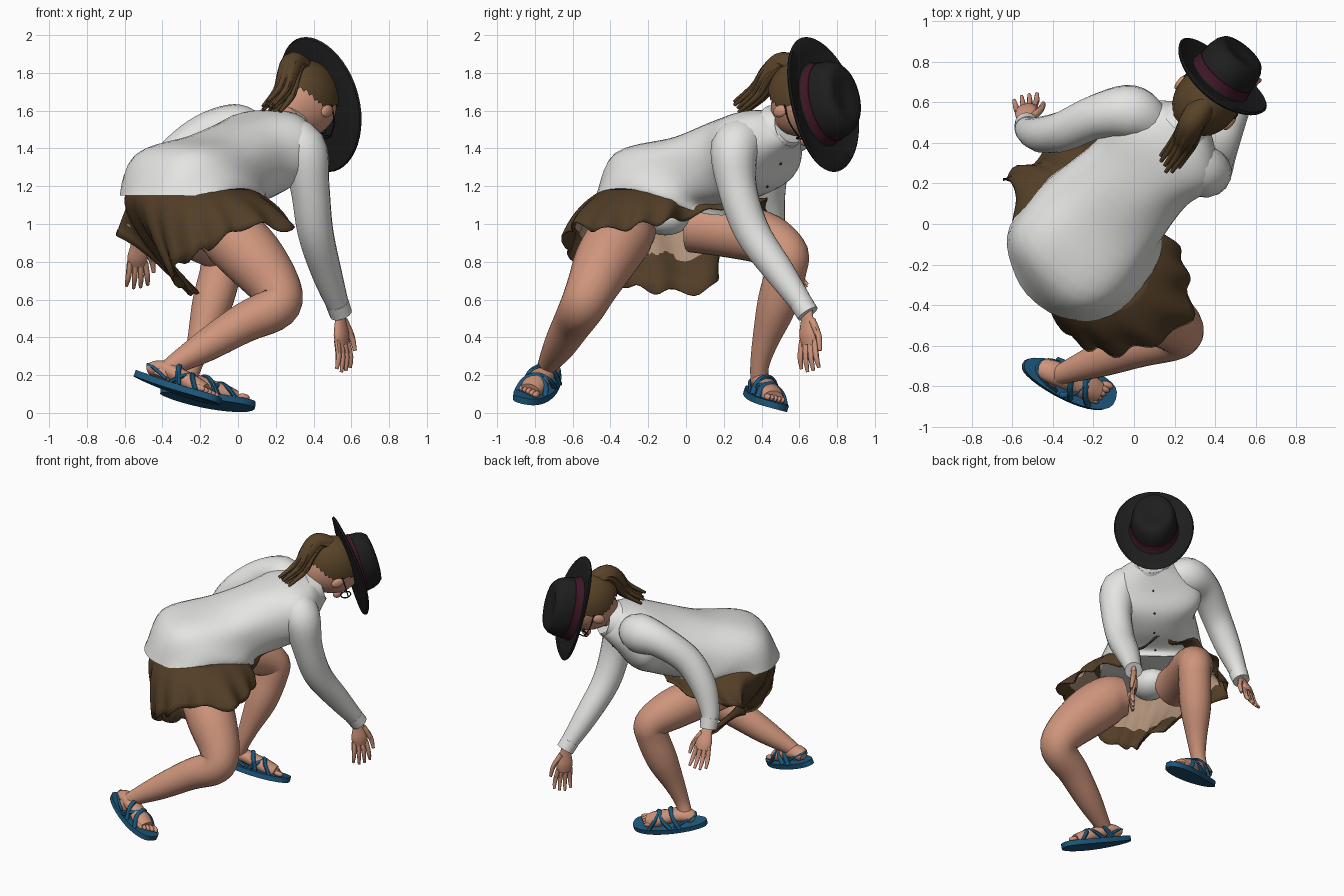
import bpy, bmesh, math
from math import sin, cos, pi
from mathutils import Vector as V, Matrix

if "Cube" in bpy.data.objects:
    bpy.data.objects.remove(bpy.data.objects["Cube"])


def material(name, r, g, b):
    m = bpy.data.materials.new(name)
    m.use_nodes = True
    m.diffuse_color = (r, g, b, 1)
    m.node_tree.nodes["Principled BSDF"].inputs["Base Color"].default_value = (r, g, b, 1)
    return m


SKIN = material("skin", .62, .3, .2)
WHITE = material("white_cloth", .78, .78, .76)
BROWN = material("brown_cloth", .085, .048, .02)
TAN = material("tan_lining", .42, .28, .19)
HAIR = material("brown_hair", .1, .056, .022)
BLACK = material("black_felt", .013, .013, .013)
WINE = material("wine_ribbon", .05, .008, .02)
BLUE = material("blue_rubber", .012, .095, .2)
parts = []


def finish(name, bm, mats, matrix=None):
    if matrix:
        bm.transform(matrix)
    bmesh.ops.recalc_face_normals(bm, faces=bm.faces)
    me = bpy.data.meshes.new(name)
    bm.to_mesh(me)
    bm.free()
    for m in mats:
        me.materials.append(m)
    ob = bpy.data.objects.new(name, me)
    bpy.context.collection.objects.link(ob)
    parts.append(ob)
    return ob


def loft(name, rings, mats, caps=True, matrix=None, ring_mat=None):
    bm = bmesh.new()
    vs = [[bm.verts.new(p) for p in r] for r in rings]
    n = len(rings[0])
    for i in range(len(vs) - 1):
        for j in range(n):
            k = (j + 1) % n
            f = bm.faces.new((vs[i][j], vs[i][k], vs[i + 1][k], vs[i + 1][j]))
            f.material_index = ring_mat(i) if ring_mat else 0
    if caps:
        bm.faces.new(vs[0])
        bm.faces.new(vs[-1])
    return finish(name, bm, mats, matrix)


def spline(pts, steps, closed=False):
    """Smooth curve through points of any dimension."""
    n, out = len(pts), []
    for i in range(n if closed else n - 1):
        q = [pts[(i + k) % n] if closed else pts[min(max(i + k, 0), n - 1)] for k in (-1, 0, 1, 2)]
        for s in range(steps):
            t = s / steps
            out.append([.5 * (2 * b + (c - a) * t + (2 * a - 5 * b + 4 * c - d) * t * t
                              + (3 * b - a - 3 * c + d) * t ** 3) for a, b, c, d in zip(*q)])
    return out if closed else out + [list(pts[-1])]


def tube(name, pts, mat, sides=16, steps=5, matrix=None, flat=None):
    """Round limb through (x, y, z, radius) points."""
    path = spline(pts, steps)
    c = [V(p[:3]) for p in path]
    rings, side = [], None
    for i, p in enumerate(path):
        t = (c[min(i + 1, len(c) - 1)] - c[max(i - 1, 0)]).normalized()
        side = (side - t * side.dot(t)).normalized() if side else t.orthogonal().normalized()
        up, ring = t.cross(side), []
        for j in range(sides):
            o = (side * cos(2 * pi * j / sides) + up * sin(2 * pi * j / sides)) * p[3]
            if flat:
                o += flat[0] * o.dot(flat[0]) * (flat[1] - 1)
            ring.append(c[i] + o)
        rings.append(ring)
    return loft(name, rings, [mat], matrix=matrix)


def ball(name, centre, scale, mat, matrix=None, shape=None, keep=None, seg=28):
    bm = bmesh.new()
    bmesh.ops.create_uvsphere(bm, u_segments=seg, v_segments=seg // 2, radius=1)
    if keep:
        bmesh.ops.delete(bm, geom=[v for v in bm.verts if not keep(v.co)], context='VERTS')
    for v in bm.verts:
        if shape:
            shape(v.co)
        v.co = V(centre) + V(a * b for a, b in zip(v.co, scale))
    return finish(name, bm, [mat], matrix)


# Shirt body: rounded sections from the hem up to the neck
WIDE = V((.78, -.62, 0))
sections = [(-.27, -.13, 1.15, .35, -.2, -.26, 0), (-.21, -.05, 1.22, .345, -.19, -.23, .17),
            (-.1, .1, 1.28, .3, -.08, -.1, .19), (.04, .26, 1.34, .275, -.05, -.06, .21),
            (.15, .39, 1.4, .32, -.03, -.04, .2), (.23, .47, 1.46, .22, -.02, -.03, .14),
            (.29, .53, 1.51, .09, -.03, -.04, .08)]
rings = []
for k, s in enumerate(spline(sections, 5)):
    ring = []
    for j in range(40):
        a = 2 * pi * j / 40
        ca, sa = (math.copysign(abs(f) ** .85, f) for f in (cos(a), sin(a)))
        fold = 1 + .025 * sin(5 * a + k * .5) * max(0, 1 - k / 22)
        ring.append(V(s[:3]) + (WIDE * s[3] * ca + V(s[4:]) * sa) * fold)
    rings.append(ring)
loft("shirt_body", rings, [WHITE])
for i in range(2, 6):
    s = sections[i]
    ball("shirt_button", V(s[:3]) - V(s[4:]) * 1.01, (.007,) * 3, BLACK, seg=10)

# Sleeves with cuffs
tube("right_sleeve", [(.22, .34, 1.45, .13), (.34, .26, 1.4, .13), (.38, .27, 1.2, .105), (.41, .35, .96, .095),
                      (.47, .5, .74, .08), (.54, .64, .54, .055)], WHITE)
tube("right_cuff", [(.525, .61, .58, .062), (.545, .645, .525, .06)], WHITE)
tube("left_sleeve", [(.08, .5, 1.48, .11), (-.02, .55, 1.5, .135), (-.18, .53, 1.47, .11), (-.34, .46, 1.35, .1),
                     (-.45, .44, 1.19, .09), (-.52, .46, 1.02, .065), (-.53, .49, .92, .052)], WHITE)
tube("left_cuff", [(-.525, .47, .98, .064), (-.53, .495, .91, .058)], WHITE)


# Hands: flattened palm, four fingers and a thumb
def hand(side, wrist, tip, spread, thumb):
    w, t, s = V(wrist), V(tip), V(spread).normalized()
    d = t - w
    n = d.cross(s).normalized()

    def at(along, across, out=0):
        return tuple(w + d * along + s * across + n * out)
    tube(side + "_palm", [(*at(-.15, 0), .035), (*at(.08, 0), .038), (*at(.35, 0), .056), (*at(.52, 0), .045)],
         SKIN, flat=(n, .5))
    for i in range(4):
        x = -.042 + .028 * i
        tube(side + "_finger", [(*at(.45, x), .016), (*at(.72, x * 1.25, .012), .015),
                                (*at(.98 - .05 * abs(i - 1.3), x * 1.4), .009)], SKIN, 8, 3)
    tube(side + "_thumb", [(*at(.12, .03 * thumb), .02), (*at(.38, .075 * thumb, .01), .017),
                           (*at(.62, .085 * thumb, .02), .01)], SKIN, 8, 3)


hand("right", (.54, .64, .53), (.56, .66, .205), (.6, .8, 0), 1)
hand("left", (-.53, .5, .92), (-.535, .64, .65), (.95, .3, 0), 1)

# Legs and hips
tube("right_leg", [(-.14, -.27, .98, .13), (-.05, -.33, .945, .165), (.08, -.42, .82, .165), (.2, -.5, .66, .135),
                   (.2, -.55, .56, .12), (.03, -.6, .475, .105), (-.17, -.67, .355, .085),
                   (-.36, -.74, .24, .05), (-.41, -.76, .18, .048)], SKIN, 24)
tube("left_leg", [(-.33, .03, .99, .14), (-.28, .18, .97, .14), (-.18, .4, .93, .14), (-.09, .53, .85, .115),
                  (-.09, .53, .76, .11), (-.14, .48, .57, .105), (-.2, .42, .38, .07),
                  (-.24, .39, .25, .05), (-.27, .39, .16, .048)], SKIN, 24)
ball("shorts", (-.24, -.11, 1.04), (.12, .14, .1), WHITE)

# Skirt: draped from the waist to an uneven, rippled hem, with a shorter lining
hem = [(-.18, -.61, .86), (-.34, -.52, .76), (-.31, -.33, .68), (-.24, -.12, .64), (-.29, .15, .67),
       (-.63, .2, .95), (-.5, .33, 1.02), (-.2, .43, 1.12), (.05, .27, 1.11), (.12, 0, 1.03),
       (.25, -.2, 1), (.28, -.43, .97), (.06, -.62, .99)]
loop = spline(hem, 9, True)
centre, rings = V((-.25, -.13, 0)), []
for r in range(11):
    t, ring = r / 10, []
    for j, p in enumerate(loop):
        a = -pi / 2 - 2 * pi * j / len(loop)
        d = V((cos(a), sin(a), 0))
        reach = 1 / math.hypot(d.dot(WIDE) / .35, d.dot(V((.62, .78, 0))) / .27)
        top = centre + d * reach * .95 + V((0, 0, 1.19))
        mid = centre + d * reach * 1.47 + V((0, 0, 1.12))
        end = V(p) + d * .02 * sin(j * .9) + V((0, 0, .018 * sin(j * .9 + 1)))
        fold = d * .018 * t * sin(j * .45)
        ring.append(top * (1 - t) ** 2 + mid * 2 * t * (1 - t) + end * t * t + fold)
    rings.append(ring)
skirt = loft("skirt", rings, [BROWN], caps=False)
skirt.modifiers.new("thickness", 'SOLIDIFY').thickness = .008
loft("skirt_lining", [[p.lerp(centre + V((0, 0, p.z)), .07) for p in r] for r in rings[2:9]], [TAN], caps=False)


# Feet in strapped sandals, built along local x and tilted into place
def foot(side, heel, toe, roll, inner):
    h, t = V(heel), V(toe)
    x = (t - h).normalized()
    y = V((0, 0, 1)).cross(x).normalized()
    m = Matrix((x, y, x.cross(y))).transposed().to_4x4()
    m = Matrix.Translation((h + t) / 2) @ m @ Matrix.Rotation(roll, 4, 'X')
    half = (t - h).length / 2
    outline = []
    for j in range(32):
        a = 2 * pi * j / 32
        u = cos(a)
        outline.append((u * half, math.copysign(abs(sin(a)) ** .75, sin(a)) * (.09 + .022 * u), .012 * u * u))
    loft(side + "_sandal_sole", [[V(p) + V((0, 0, z)) for p in outline] for z in (-.015, .02)], [BLUE], matrix=m)
    tube(side + "_foot", [(-.19, 0, .055, .03), (-.165, 0, .065, .05), (-.1, 0, .085, .06), (0, 0, .07, .06),
                          (.09, 0, .05, .066), (.15, 0, .04, .055)], SKIN, matrix=m, flat=(V((0, 0, 1)), .75))
    for i in range(5):
        ball(side + "_toe", (.185 - .012 * i, inner * (.048 - .025 * i), .042),
             (.034, .018 - .0015 * i, .017), SKIN, m, seg=12)
    for a, b, top in ((-.02, .13, .1), (.13, -.02, .105), (.03, -.09, .128)):
        tube(side + "_strap", [(a, -.08, .02, .015), (a * .7 + b * .3, -.058, top * .72, .015),
                               ((a + b) / 2, 0, top, .015), (a * .3 + b * .7, .058, top * .72, .015),
                               (b, .08, .02, .015)], BLUE, 8, 4, m, (V((0, 0, 1)), .7))
    tube(side + "_heel_strap", [(-.05, -.07, .03, .009), (-.15, -.052, .07, .009), (-.2, 0, .08, .009),
                                (-.15, .052, .07, .009), (-.05, .07, .03, .009)], BLUE, 8, 4, m)


foot("right", (-.55, -.69, .195), (-.1, -.865, .05), -.22, 1)
foot("left", (-.41, .335, .11), (.085, .485, .02), -.25, -1)

# Head frame: face looks down, crown points forward
crown = V((.62, .74, .26)).normalized()
x = V((-.77, .64, 0)).normalized()
y = crown.cross(x).normalized()
crown = x.cross(y)
HEAD = Matrix.Translation((.365, .615, 1.65)) @ Matrix((x, y, crown)).transposed().to_4x4()


def jaw(co):
    if co.z < 0:
        co.x *= 1 + .35 * co.z
        co.y = co.y * (1 + .25 * co.z) + .15 * co.z


def under_hat(co):
    co.z = min(co.z, .5)


tube("neck", [(.2, .43, 1.45, .085), (.27, .51, 1.54, .078), (.34, .58, 1.62, .085)], SKIN)
ball("head", (0, 0, -.01), (.145, .19, .2), SKIN, HEAD, jaw)
ball("hair_cap", (0, .01, 0), (.16, .21, .2), HAIR, HEAD, under_hat,
     keep=lambda c: (c.y > -.3 or c.z > .6) and c.z > -.75 + max(0, .5 - 1.2 * c.y) * .6, seg=60)
ball("nose", (0, -.205, -.035), (.018, .03, .032), SKIN, HEAD, seg=12)
for s in (-1, 1):
    ball("ear", (s * .157, -.045, -.035), (.018, .033, .045), SKIN, HEAD, seg=14)
    ball("eye", (s * .058, -.172, .015), (.022, .012, .011), BLACK, HEAD, seg=12)
    tube("glasses_rim", [(s * .062 + .045 * cos(a * pi / 6), -.2, .01 + .034 * sin(a * pi / 6), .004)
                         for a in range(13)], BLACK, 6, 2, HEAD)
    tube("glasses_arm", [(s * .105, -.2, .015, .004), (s * .155, -.12, .01, .004), (s * .16, -.02, .005, .004)],
         BLACK, 6, 3, HEAD)

# Ponytail of overlapping strands
tail = [(.36, .6, 1.81, .055), (.295, .515, 1.85, .062), (.265, .445, 1.79, .058), (.24, .39, 1.7, .045),
        (.17, .29, 1.615, .01)]
tube("ponytail", tail, HAIR, 14)
for i in range(9):
    a = i * 2 * pi / 9
    off = WIDE * .044 * cos(a) + V((-.4, -.5, .6)) * .04 * sin(a)
    tube("ponytail_strand", [(*(V(p[:3]) + off * (1 + .1 * k * (i % 3 - 1))), .007 + p[3] * .25)
                             for k, p in enumerate(tail)], HAIR, 8, 4)

# Shirt collar: flared band with two points hanging under the chin
rings = []
for h, grow in ((0, .11), (.07, .1), (.075, .106), (-.005, .145)):
    ring = []
    for j in range(28):
        a = 2 * pi * j / 28
        drop = .07 * max(0, cos(2 * (a + .75 * pi / 2)) if sin(a) < 0 else 0) if grow > .12 else 0
        ring.append((cos(a) * grow, sin(a) * grow, h - drop))
    rings.append(ring)
loft("collar", rings, [WHITE], False, Matrix.Translation((.25, .485, 1.49)) @ HEAD.to_3x3().to_4x4())

# Hat: oval brim with curled sides, ribbon and rounded crown
profile = [(.56, -.012), (.8, -.014), (.98, -.01), (1, 0), (.97, .008), (.8, .002), (.62, .004), (.6, .012),
           (.585, .06), (.575, .062), (.56, .11), (.52, .15), (.46, .175), (.36, .183), (.2, .17), (.02, .165)]
rings = []
for size, z in profile:
    ring = []
    for j in range(48):
        a = 2 * pi * j / 48
        curl = .03 * cos(a) ** 2 * max(0, size - .6) / .4
        ring.append((.27 * size * cos(a), .37 * size * sin(a), z + curl))
    rings.append(ring)
loft("hat", rings, [BLACK, WINE], matrix=HEAD @ Matrix.Translation((.018, -.045, .1)),
     ring_mat=lambda i: 1 if i in (7, 8) else 0)

# Smooth shading with crisp edges
for ob in parts:
    ob.select_set(True)
bpy.context.view_layer.objects.active = parts[0]
bpy.ops.object.shade_smooth_by_angle(angle=math.radians(45))
